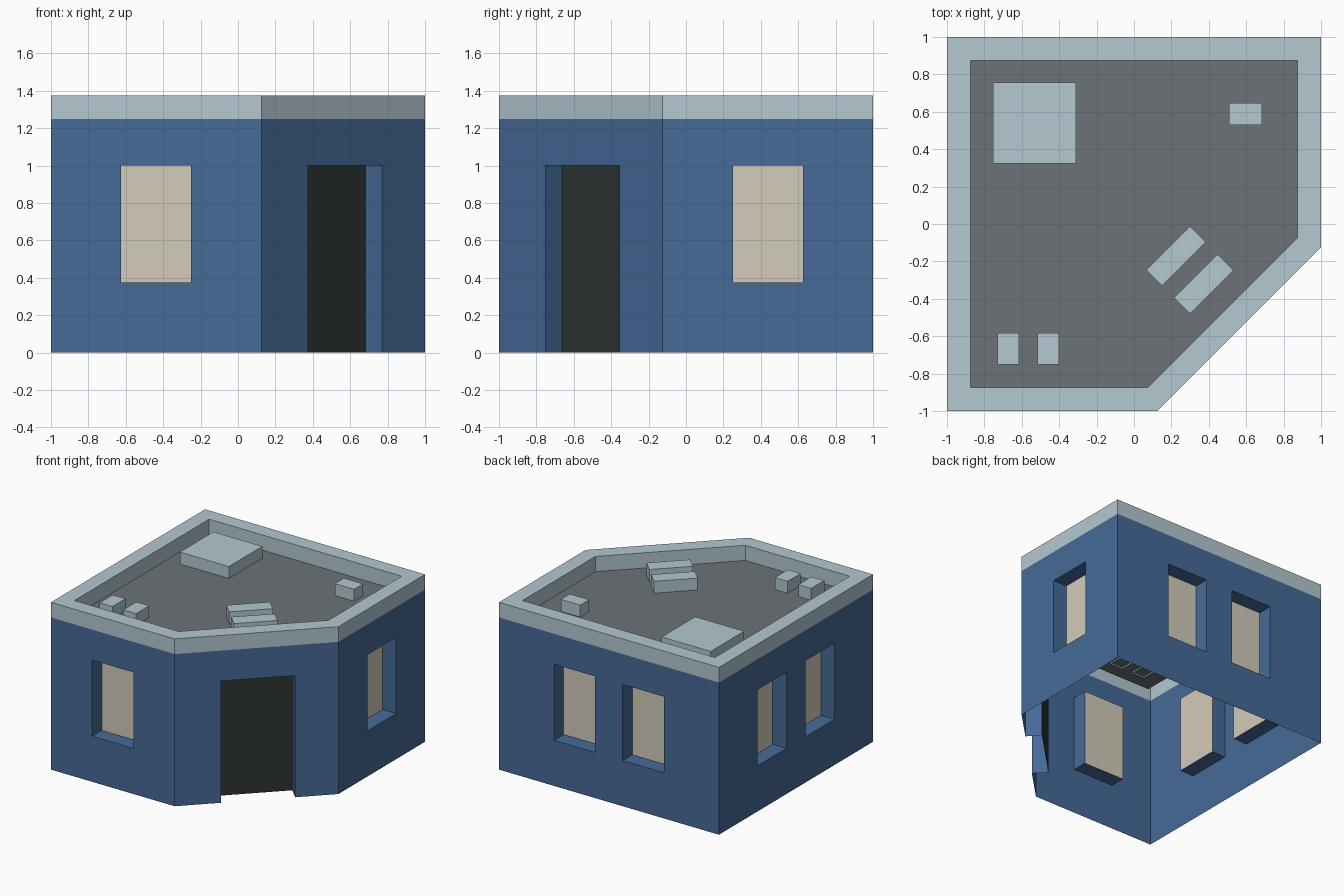
import bpy, bmesh, math
from mathutils import Vector

if "Cube" in bpy.data.objects:
    bpy.data.objects.remove(bpy.data.objects["Cube"])

WALL_H, TOP, INSET = 1.25, 1.375, 0.125


def material(name, rgb):
    lin = [(c / 255 / 12.92) if c < 11 else ((c / 255 + 0.055) / 1.055) ** 2.4 for c in rgb]
    m = bpy.data.materials.new(name)
    m.diffuse_color = (*lin, 1)
    m.use_nodes = True
    m.node_tree.nodes["Principled BSDF"].inputs["Base Color"].default_value = m.diffuse_color
    return m


BLUE = material("blue wall", (70, 106, 151))
TRIM = material("pale trim", (179, 200, 209))
ROOF = material("grey roof", (108, 114, 120))
PANE = material("cream window", (211, 204, 187))
DARK = material("dark door", (45, 54, 52))


def make_object(name, faces, mat):
    bm = bmesh.new()
    for f in faces:
        bm.faces.new([bm.verts.new(p) for p in f])
    bmesh.ops.remove_doubles(bm, verts=bm.verts, dist=1e-4)
    me = bpy.data.meshes.new(name)
    bm.to_mesh(me)
    bm.free()
    me.materials.append(mat)
    ob = bpy.data.objects.new(name, me)
    bpy.context.collection.objects.link(ob)
    return ob


def lift(p, z):
    return Vector((p[0], p[1], z))


# Square footprint with one cut corner, counter-clockwise from the front left
outer = [(-1, -1), (0.125, -1), (1, -0.125), (1, 1), (-1, 1)]
k = 1 - INSET
c = 1.125 - INSET * math.sqrt(2) - k
inner = [(-k, -k), (c, -k), (k, -c), (k, k), (-k, k)]
n = len(outer)

# Openings per wall: (start, end, bottom, top) measured along the wall
single = [(0.375, 0.75, 0.375, 1)]
pair = [(0.5, 0.875, 0.375, 1), (1.125, 1.5, 0.375, 1)]
door = [(0.351, 0.911, 0, 1)]
walls = [("front", single), ("corner", door), ("right", single), ("back", pair), ("left", pair)]

# Walls with recessed windows and door
for i, (side, openings) in enumerate(walls):
    a, b = lift(outer[i], 0), lift(outer[(i + 1) % n], 0)
    along = (b - a).normalized()
    inward = Vector((-along.y, along.x, 0)) * INSET

    def at(u, z):
        return a + along * u + Vector((0, 0, z))

    us = sorted({0, (b - a).length, *[v for o in openings for v in o[:2]]})
    zs = sorted({0, WALL_H, *[v for o in openings for v in o[2:]]})
    faces = []
    for u0, u1 in zip(us, us[1:]):
        for z0, z1 in zip(zs, zs[1:]):
            if not any(o[0] <= u0 < o[1] and o[2] <= z0 < o[3] for o in openings):
                faces.append([at(u0, z0), at(u1, z0), at(u1, z1), at(u0, z1)])
    for j, (u0, u1, z0, z1) in enumerate(openings):
        ring = [at(u0, z0), at(u1, z0), at(u1, z1), at(u0, z1)]
        for e in range(4):
            if e == 0 and z0 == 0:
                continue  # no sill under the door
            p, q = ring[e], ring[(e + 1) % 4]
            faces.append([p, q, q + inward, p + inward])
        is_door = z0 == 0
        make_object("door" if is_door else f"{side}_window_{j + 1}",
                    [[p + inward for p in ring]], DARK if is_door else PANE)
    make_object(f"{side}_wall", faces, BLUE)

# Parapet: outer band, flat top and inner band
faces = []
for i in range(n):
    j = (i + 1) % n
    o0, o1, i0, i1 = outer[i], outer[j], inner[i], inner[j]
    faces.append([lift(o0, WALL_H), lift(o1, WALL_H), lift(o1, TOP), lift(o0, TOP)])
    faces.append([lift(o0, TOP), lift(o1, TOP), lift(i1, TOP), lift(i0, TOP)])
    faces.append([lift(i0, TOP), lift(i1, TOP), lift(i1, WALL_H), lift(i0, WALL_H)])
make_object("parapet", faces, TRIM)

# Flat roof deck
make_object("roof_deck", [[lift(p, WALL_H) for p in inner]], ROOF)


# Rooftop boxes, open underneath and slightly sunk into the deck
def roof_box(name, x, y, sx, sy, angle=0):
    ca, sa = math.cos(angle), math.sin(angle)
    pts = []
    for dx, dy in ((-1, -1), (1, -1), (1, 1), (-1, 1)):
        px, py = dx * sx / 2, dy * sy / 2
        pts.append((x + px * ca - py * sa, y + px * sa + py * ca))
    lo, hi = WALL_H - 0.012, WALL_H + 0.098
    sides = [[lift(pts[e], lo), lift(pts[(e + 1) % 4], lo),
              lift(pts[(e + 1) % 4], hi), lift(pts[e], hi)] for e in range(4)]
    make_object(name, sides + [[lift(p, hi) for p in pts]], TRIM)


roof_box("roof_hatch", -0.532, 0.54, 0.445, 0.435)
roof_box("small_vent", 0.597, 0.588, 0.176, 0.117)
for i, x in enumerate((-0.673, -0.458)):
    roof_box(f"square_vent_{i + 1}", x, -0.667, 0.115, 0.17)
for i, (x, y) in enumerate(((0.225, -0.171), (0.373, -0.321))):
    roof_box(f"long_vent_{i + 1}", x, y, 0.33, 0.12, math.radians(45))
